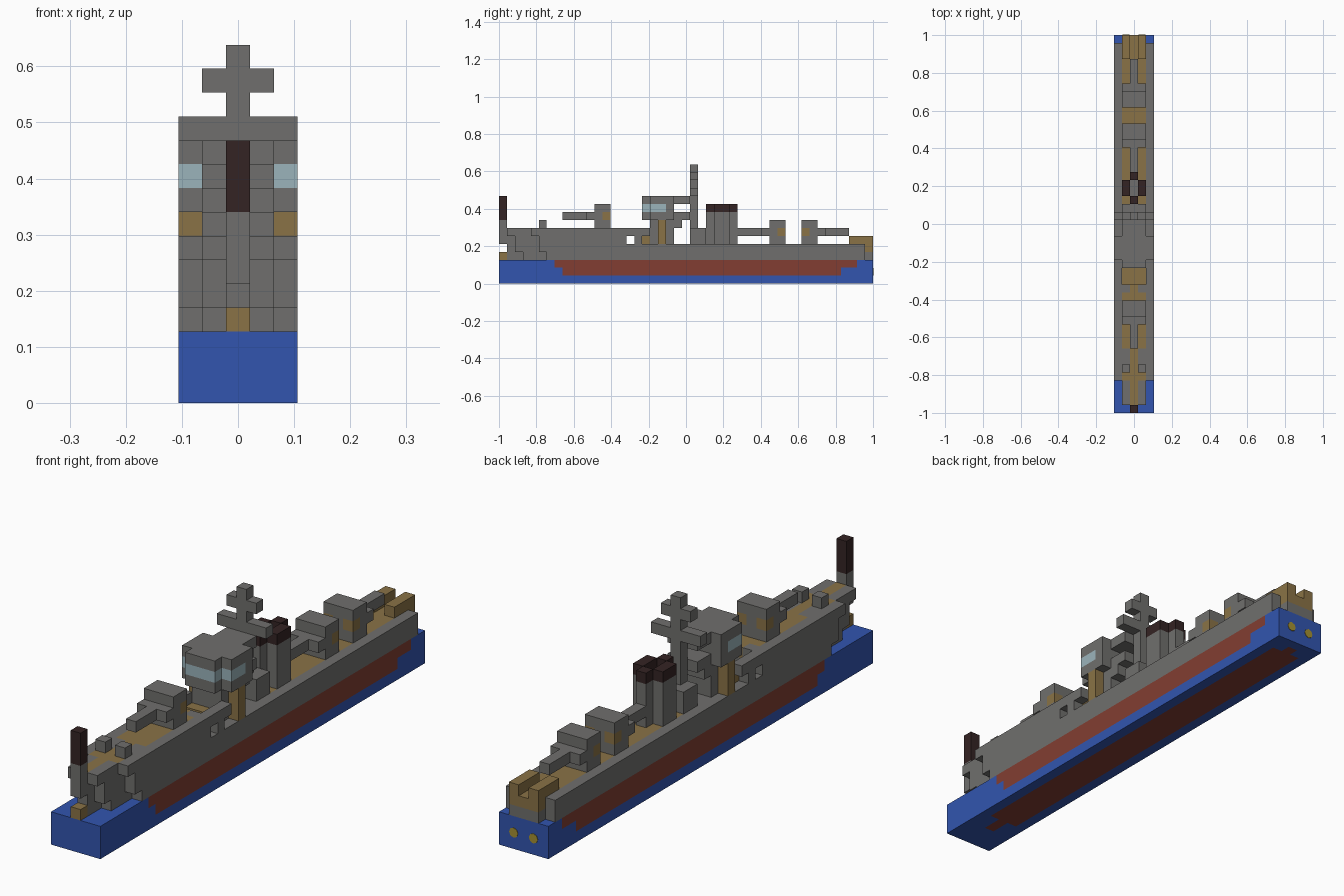
import bpy, bmesh, math
from mathutils import Vector, Matrix

if "Cube" in bpy.data.objects:
    bpy.data.objects.remove(bpy.data.objects["Cube"])

LENGTH = 47
S = 2 / LENGTH  # edge of one block

COLOURS = {
    "grey": (0.162, 0.159, 0.153),
    "sea_blue": (0.032, 0.091, 0.43),
    "hull_red": (0.223, 0.048, 0.032),
    "deck_tan": (0.254, 0.171, 0.061),
    "dark_brown": (0.034, 0.017, 0.017),
    "window_blue": (0.328, 0.456, 0.497),
    "gold": (0.376, 0.283, 0.032),
}
NAMES = list(COLOURS)
MATS = []
for name, rgb in COLOURS.items():
    m = bpy.data.materials.new(name)
    m.use_nodes = True
    m.diffuse_color = (*rgb, 1)
    bsdf = m.node_tree.nodes["Principled BSDF"]
    bsdf.inputs["Base Color"].default_value = (*rgb, 1)
    bsdf.inputs["Roughness"].default_value = 0.8
    MATS.append(m)

cells = {}


def box(part, colour, half, y, z, inner=0):
    """Fill a mirrored run of blocks; half and inner count blocks from the middle."""
    for i in range(-half, half + 1):
        if abs(i) >= inner:
            for j in range(*y):
                for k in range(*z):
                    cells[i, j, k] = (part, colour)


def turret(part, y, z, aim):
    """Gun turret whose front block row is y; aim is -1 forward or 1 aft."""
    def span(a, b):
        lo, hi = sorted((y + aim * a, y + aim * b))
        return lo, hi + 1
    box(part, "grey", 1, span(0, -1), (z, z + 3))
    box(part, "grey", 1, span(1, 1), (z + 1, z + 2))
    box(part, "grey", 0, span(1, 4), (z + 1, z + 2))
    box(part, "deck_tan", 1, span(-1, -1), (z + 1, z + 2), 1)


# water block with the submerged hull on its sides
box("water", "sea_blue", 2, (0, LENGTH), (0, 3))
box("water", "hull_red", 2, (7, 45), (2, 3), 2)
box("water", "hull_red", 2, (8, 43), (1, 2), 2)

# main hull and deck
box("hull", "grey", 2, (7, 46), (3, 5))
box("hull", "grey", 1, (46, 47), (3, 5))
box("hull", "deck_tan", 1, (15, 47), (4, 5))
box("hull", "grey", 1, (22, 26), (4, 5))

# raised and flared bow
for z, narrow, middle, wide in ((3, 1, 3, 6), (4, 1, 2, 5), (5, 1, 2, 5), (6, 1, 1, 4)):
    box("bow", "grey", 0, (narrow, 16), (z, z + 1))
    box("bow", "grey", 1, (middle, 16), (z, z + 1))
    box("bow", "grey", 2, (wide, 16), (z, z + 1))
box("bow", "grey", 0, (0, 1), (5, 8))
box("bow", "deck_tan", 0, (1, 16), (6, 7))
box("bow", "deck_tan", 1, (4, 5), (6, 7))
box("bow", "deck_tan", 1, (8, 15), (6, 7))
box("bow", "grey", 2, (16, 19), (6, 7), 2)
box("bow", "grey", 2, (17, 18), (5, 6), 2)
box("bow_fender", "deck_tan", 0, (0, 1), (3, 4))
box("jackstaff", "dark_brown", 0, (0, 1), (8, 11))
box("bollards", "grey", 1, (5, 6), (7, 8), 1)

# gun turrets
turret("fore_turret", 12, 7, -1)
turret("mid_turret", 34, 5, -1)
turret("aft_turret", 39, 5, 1)

# bridge tower
box("bridge", "grey", 1, (19, 22), (5, 8))
box("bridge", "deck_tan", 1, (18, 19), (5, 6))
box("bridge", "deck_tan", 2, (20, 21), (5, 8), 2)
box("bridge", "grey", 1, (18, 24), (8, 9))
box("bridge", "grey", 2, (19, 22), (8, 9))
box("bridge", "grey", 1, (18, 22), (9, 11))
box("bridge", "grey", 2, (19, 22), (9, 11))
box("bridge", "grey", 1, (22, 24), (10, 11))
box("bridge", "window_blue", 1, (18, 19), (9, 10))
box("bridge", "window_blue", 2, (19, 21), (9, 10), 2)
box("bridge", "grey", 1, (22, 23), (7, 8))

# mast with two yards
box("mast", "grey", 0, (24, 25), (5, 15))
box("mast", "grey", 2, (24, 25), (11, 12))
box("mast", "grey", 1, (24, 25), (13, 14))
box("mast_house", "grey", 1, (24, 26), (5, 7))

# funnel with a dark ring on top
box("funnel", "grey", 0, (26, 30), (5, 9))
box("funnel", "grey", 1, (27, 29), (5, 9))
box("funnel_cap", "dark_brown", 1, (27, 29), (9, 10), 1)
for y in (26, 29):
    box("funnel_cap", "dark_brown", 0, (y, y + 1), (9, 10))

# stern racks
box("stern_racks", "deck_tan", 1, (44, 47), (5, 6), 1)


def under_hull(i, j):
    """True where the keel shows on the underside."""
    return 3 + 2 * abs(i) <= j <= 45 - abs(i) and abs(i) < 2


# one mesh per part, keeping only the outer faces
SIDES = [Vector(v) for v in ((1, 0, 0), (-1, 0, 0), (0, 1, 0), (0, -1, 0), (0, 0, 1), (0, 0, -1))]


def build(part):
    bm = bmesh.new()
    for (i, j, k), (owner, colour) in cells.items():
        if owner != part:
            continue
        centre = Vector((i, j - LENGTH / 2 + 0.5, k + 0.5))
        for n in SIDES:
            if (i + int(n.x), j + int(n.y), k + int(n.z)) in cells:
                continue
            u = Vector((n.y, n.z, n.x))
            v = n.cross(u)
            corners = [centre + (n + a * u + b * v) / 2
                       for a, b in ((-1, -1), (1, -1), (1, 1), (-1, 1))]
            f = bm.faces.new([bm.verts.new(c * S) for c in corners])
            shade = "hull_red" if k == 0 and n.z < 0 and under_hull(i, j) else colour
            f.material_index = NAMES.index(shade)
    bmesh.ops.remove_doubles(bm, verts=bm.verts[:], dist=S / 100)
    bmesh.ops.dissolve_limit(bm, angle_limit=0.01, verts=bm.verts[:],
                             edges=bm.edges[:], delimit={'MATERIAL'})
    finish(bm, part)


def finish(bm, name):
    mesh = bpy.data.meshes.new(name)
    bm.to_mesh(mesh)
    bm.free()
    for m in MATS:
        mesh.materials.append(m)
    bpy.context.collection.objects.link(bpy.data.objects.new(name, mesh))


for part in dict.fromkeys(owner for owner, _ in cells.values()):
    build(part)

# propeller discs on the stern face
bm = bmesh.new()
for side in (-1, 1):
    place = Matrix.Translation((side * S, 1, 1.5 * S)) @ Matrix.Rotation(math.pi / 2, 4, 'X')
    bmesh.ops.create_cone(bm, cap_ends=True, segments=8, radius1=S * 0.45,
                          radius2=S * 0.45, depth=0.004, matrix=place)
for f in bm.faces:
    f.material_index = NAMES.index("gold")
finish(bm, "propellers")
